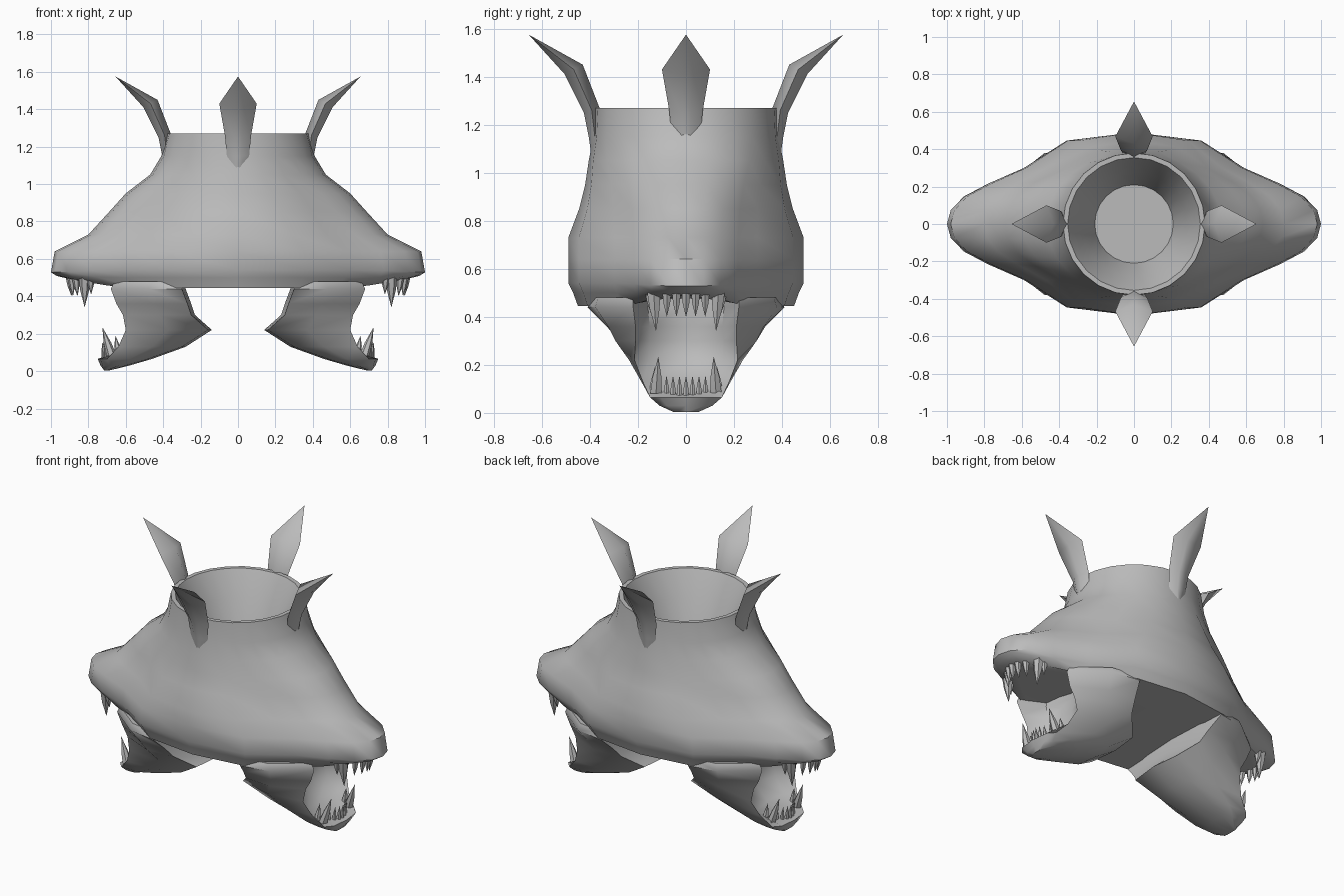
import bpy, bmesh, math
from mathutils import Vector

if "Cube" in bpy.data.objects:
    bpy.data.objects.remove(bpy.data.objects["Cube"])

stone = bpy.data.materials.new("grey stone")
stone.diffuse_color = (0.5, 0.5, 0.5, 1)
stone.use_nodes = True
stone.node_tree.nodes["Principled BSDF"].inputs["Base Color"].default_value = stone.diffuse_color


def loft(name, rings, cap_start=False, cap_end=False, angle=50):
    """Skin a list of closed rings that share one point count."""
    bm = bmesh.new()
    rows = [[bm.verts.new(p) for p in r] for r in rings]
    n = len(rows[0])
    for a, b in zip(rows, rows[1:]):
        for i in range(n):
            j = (i + 1) % n
            bm.faces.new((a[i], a[j], b[j], b[i]))
    if cap_start:
        bm.faces.new(rows[0][::-1])
    if cap_end:
        bm.faces.new(rows[-1])
    bmesh.ops.remove_doubles(bm, verts=bm.verts, dist=0.0005)
    bmesh.ops.recalc_face_normals(bm, faces=bm.faces)
    me = bpy.data.meshes.new(name)
    bm.to_mesh(me)
    bm.free()
    ob = bpy.data.objects.new(name, me)
    bpy.context.collection.objects.link(ob)
    me.materials.append(stone)
    bpy.ops.object.select_all(action='DESELECT')
    ob.select_set(True)
    bpy.context.view_layer.objects.active = ob
    bpy.ops.object.shade_smooth_by_angle(angle=math.radians(angle))
    return ob


# quarter outline of the two-snouted plan, as fractions of its half length and half width
SNOUT = ((0, 1), (.36, .91), (.59, .61), (.78, .44), (.91, .30), (.98, .15), (1, 0))


def plan_ring(z, length, width, snout, lift=0):
    """Blend from a round plan (snout 0) to the two-snouted plan (snout 1), mirrored four ways."""
    q = []
    for i, (sx, sy) in enumerate(SNOUT):
        a = math.pi / 12 * i
        x = math.sin(a) * (1 - snout) + sx * snout
        y = math.cos(a) * (1 - snout) + sy * snout
        q.append((x * length, y * width if i < 6 else 0, z + lift * max(0, x - .7)))
    ring = q + [(x, -y, h) for x, y, h in q[-2::-1]]
    return ring + [(-x, y, h) for x, y, h in ring[-2:0:-1]]


# body: two snouts, shared skull, hollow crown cup
body = [(.445, .89, .45, 1, .15), (.50, .97, .47, 1, .03), (.54, 1, .49, 1, -.04),
        (.64, .98, .49, 1), (.73, .80, .49, 1), (.85, .69, .445, .75), (.95, .60, .42, .5),
        (1.05, .47, .405, .2), (1.15, .41, .385, 0), (1.27, .38, .38, 0),
        (1.27, .355, .355, 0), (1.12, .28, .28, 0), (.92, .21, .21, 0)]
loft("body", [plan_ring(*level) for level in body], True, True)

# jaw and throat levels: height, nape x, nape half width, cheek x, cheek half width, mouth x
jaw_levels = [(.48, .28, .39, .66, .22, .46), (.44, .28, .41, .68, .22, .46),
              (.36, .25, .33, .65, .21, .46), (.30, .23, .28, .615, .21, .46),
              (.22, .14, .18, .60, .215, .48), (.13, .28, .13, .64, .18, .56),
              (.065, .46, .10, .70, .15, .75), (.03, .58, .07, .69, .11, .735),
              (.003, .69, .03, .71, .05, .715)]


def jaw_ring(s, z, nape, wn, cheek, wc, mouth):
    """Nape, side, cheek edge, then back into the mouth; mirrored across y."""
    q = [(nape, 0), (nape + .02, wn), ((nape + cheek) / 2, (wn + wc) * .6), (cheek, wc),
         (mouth + .25 * (cheek - mouth), .72 * wc), (mouth, 0)]
    q += [(x, -y) for x, y in q[-2:0:-1]]
    return [(s * x, y, z) for x, y in q]


def spike(name, base, tip, radius, sides=6):
    """Tooth with a full base and a sharp tip."""
    base, tip = Vector(base), Vector(tip)
    rings = []
    for t, k in ((0, 1), (.45, .75), (1, 0)):
        c = base.lerp(tip, t)
        rings.append([(c.x + radius * k * math.cos(a), c.y + radius * k * math.sin(a), c.z)
                      for a in (2 * math.pi * i / sides for i in range(sides))])
    loft(name, rings, True, False)


for s, side in ((1, "right"), (-1, "left")):
    loft(side + "_jaw", [jaw_ring(s, *level) for level in jaw_levels], True, True)
    # long fangs and the smaller teeth behind them
    for y in (-1, 1):
        spike(side + "_upper_fang", (s * .82, y * .135, .51), (s * .82, y * .125, .34), .032)
        spike(side + "_upper_side_tooth", (s * .79, y * .15, .51), (s * .785, y * .145, .41), .024)
        spike(side + "_lower_fang", (s * .675, y * .125, .08), (s * .725, y * .115, .235), .028)
        spike(side + "_lower_side_tooth", (s * .64, y * .135, .09), (s * .655, y * .13, .19), .02)
    # front teeth along a shallow arc
    for i in range(-2, 3):
        x = .90 - .008 * i * i
        spike(side + "_upper_tooth", (s * x, i * .04, .50), (s * (x - .01), i * .04, .40), .021)
    for i in range(-3, 4):
        x = .715 - .004 * i * i
        spike(side + "_lower_tooth", (s * x, i * .027, .07), (s * (x + .01), i * .027, .155), .014)

# four crown prongs: inner radius and height, outer radius and height, half width
prong = [(.36, 1.08, .395, 1.08, .03), (.355, 1.16, .405, 1.15, .06), (.36, 1.27, .425, 1.25, .07),
         (.43, 1.45, .505, 1.41, .10), (.655, 1.575, .655, 1.575, 0)]
for k in range(4):
    c, s = math.cos(k * math.pi / 2), math.sin(k * math.pi / 2)
    rings = []
    for ri, zi, ro, zo, w in prong:
        rm, zm = (ri + ro) / 2, (zi + zo) / 2
        pts = [(ri, 0, zi), (rm, w, zm), (ro, w * .3, zo), (ro, -w * .3, zo), (rm, -w, zm)]
        rings.append([(r * c - t * s, r * s + t * c, z) for r, t, z in pts])
    loft("crown_prong", rings, True, False, 70)
